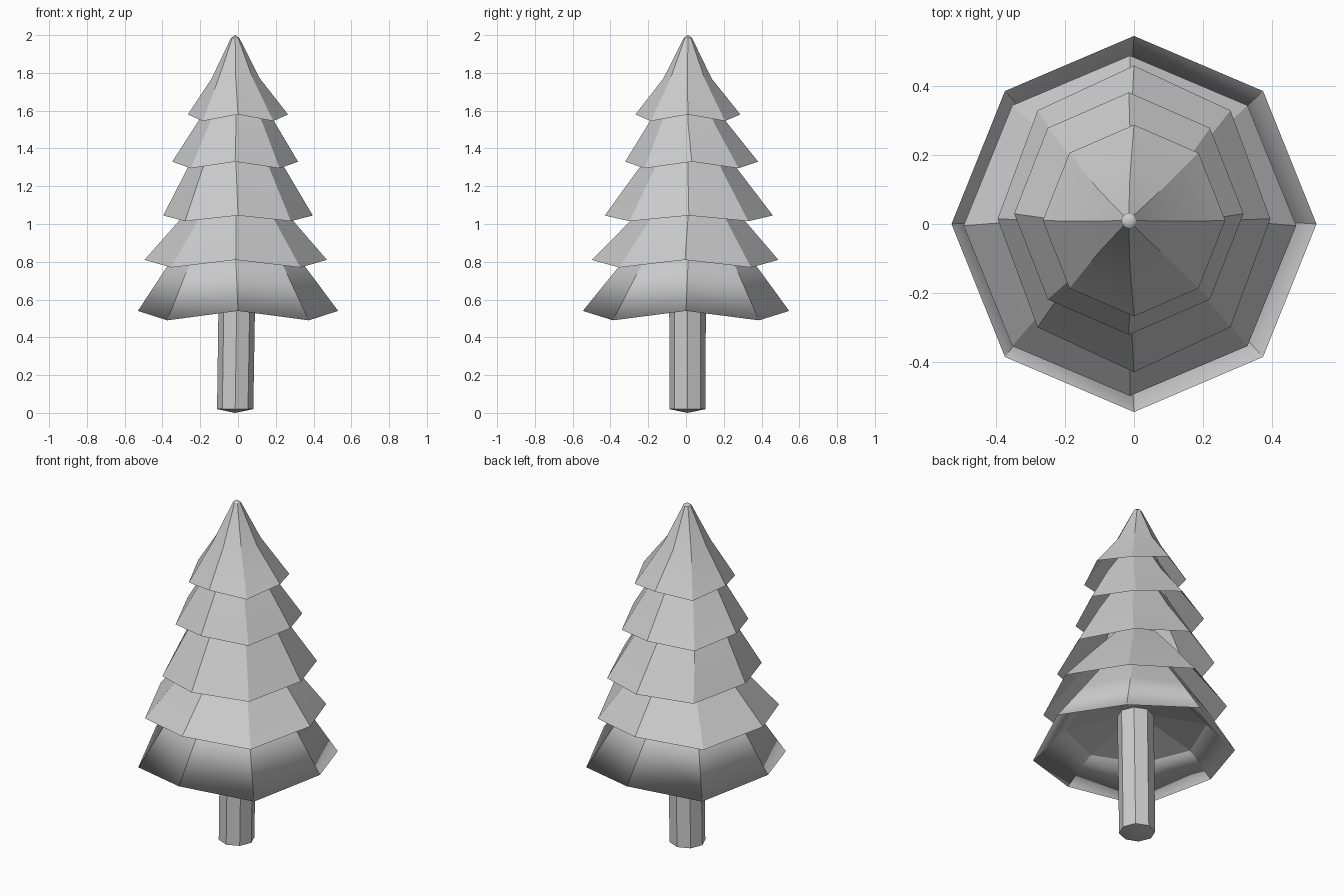
import bpy, bmesh
from math import cos, sin, pi

cube = bpy.data.objects.get("Cube")
if cube:
    bpy.data.objects.remove(cube, do_unlink=True)

SIDES = 8
GREY = (0.604, 0.604, 0.604, 1)

grey = bpy.data.materials.new("plain_grey")
grey.use_nodes = True
grey.diffuse_color = GREY
grey.node_tree.nodes["Principled BSDF"].inputs["Base Color"].default_value = GREY


def add_ring(bm, cx, cy, rx, ry, z, z_diagonal=None):
    """Eight-sided ring whose diagonal corners may sag below the others."""
    ring = []
    for i in range(SIDES):
        a = 2 * pi * i / SIDES
        h = z_diagonal if z_diagonal is not None and i % 2 else z
        ring.append(bm.verts.new((cx + rx * cos(a), cy + ry * sin(a), h)))
    return ring


def bridge(bm, upper, lower):
    """Band of faces between two rings, with hard edges between its sides."""
    for i in range(SIDES):
        j = (i + 1) % SIDES
        bm.faces.new((upper[i], lower[i], lower[j], upper[j])).smooth = True
    for a, b in zip(upper, lower):
        bm.edges.get((a, b)).smooth = False


def harden(bm, ring):
    for i in range(SIDES):
        bm.edges.get((ring[i], ring[(i + 1) % SIDES])).smooth = False


def finish(bm, name):
    mesh = bpy.data.meshes.new(name)
    bm.to_mesh(mesh)
    bm.free()
    mesh.materials.append(grey)
    bpy.context.collection.objects.link(bpy.data.objects.new(name, mesh))


# Crown: pointed top with a blunt tip and a slight flare
bm = bmesh.new()
tip = add_ring(bm, -0.015, 0.01, 0.022, 0.022, 1.985)
apex = bm.verts.new((-0.015, 0.01, 2.0))
for i in range(SIDES):
    bm.faces.new((tip[i], tip[(i + 1) % SIDES], apex)).smooth = True
flare = add_ring(bm, -0.012, 0.008, 0.128, 0.128, 1.77)
rim = add_ring(bm, 0.0, 0.01, 0.265, 0.278, 1.58, 1.545)
bridge(bm, tip, flare)
bridge(bm, flare, rim)
harden(bm, tip)
finish(bm, "crown")

# Nested open skirts, each reaching up inside the one above
# Rim: centre x, centre y, radius x, radius y, height, corner height; neck: radius, height
skirts = [
    ("upper_skirt", (-0.015, 0.03, 0.333, 0.352, 1.33, 1.295), (0.20, 1.545)),
    ("middle_skirt", (0.0, 0.015, 0.396, 0.445, 1.045, 1.015), (0.255, 1.30)),
    ("lower_skirt", (-0.012, -0.005, 0.483, 0.494, 0.81, 0.77), (0.295, 1.025)),
    ("bottom_skirt", (0.0, 0.0, 0.53, 0.546, 0.54, 0.49), (0.365, 0.775)),
]
for name, rim_shape, (neck_r, neck_z) in skirts:
    bm = bmesh.new()
    rx, ry, rim_z = rim_shape[2:5]
    slope = (neck_z - rim_z) / ((rx + ry) / 2 - neck_r)
    top_r = neck_r * 0.5
    top = add_ring(bm, -0.012, 0.01, top_r, top_r, neck_z + slope * (neck_r - top_r))
    neck = add_ring(bm, -0.01, 0.01, neck_r, neck_r, neck_z, neck_z - 0.015)
    rim = add_ring(bm, *rim_shape)
    bridge(bm, top, neck)
    bridge(bm, neck, rim)
    if name == "bottom_skirt":
        # Folded-in underside rising to the trunk
        hollow = add_ring(bm, -0.01, 0.005, 0.375, 0.375, 0.66)
        roof = add_ring(bm, -0.005, 0.005, 0.09, 0.09, 0.73)
        bridge(bm, rim, hollow)
        bridge(bm, hollow, roof)
        harden(bm, hollow)
    finish(bm, name)

# Trunk: slightly leaning post with a shallow pointed base
bm = bmesh.new()
top = add_ring(bm, -0.004, 0.008, 0.097, 0.097, 0.74)
base = add_ring(bm, -0.015, 0.008, 0.096, 0.096, 0.02)
bridge(bm, top, base)
bm.faces.new(top)
foot = bm.verts.new((-0.015, 0.008, 0.0))
for i in range(SIDES):
    bm.faces.new((base[(i + 1) % SIDES], base[i], foot)).smooth = True
harden(bm, top)
harden(bm, base)
finish(bm, "trunk")
